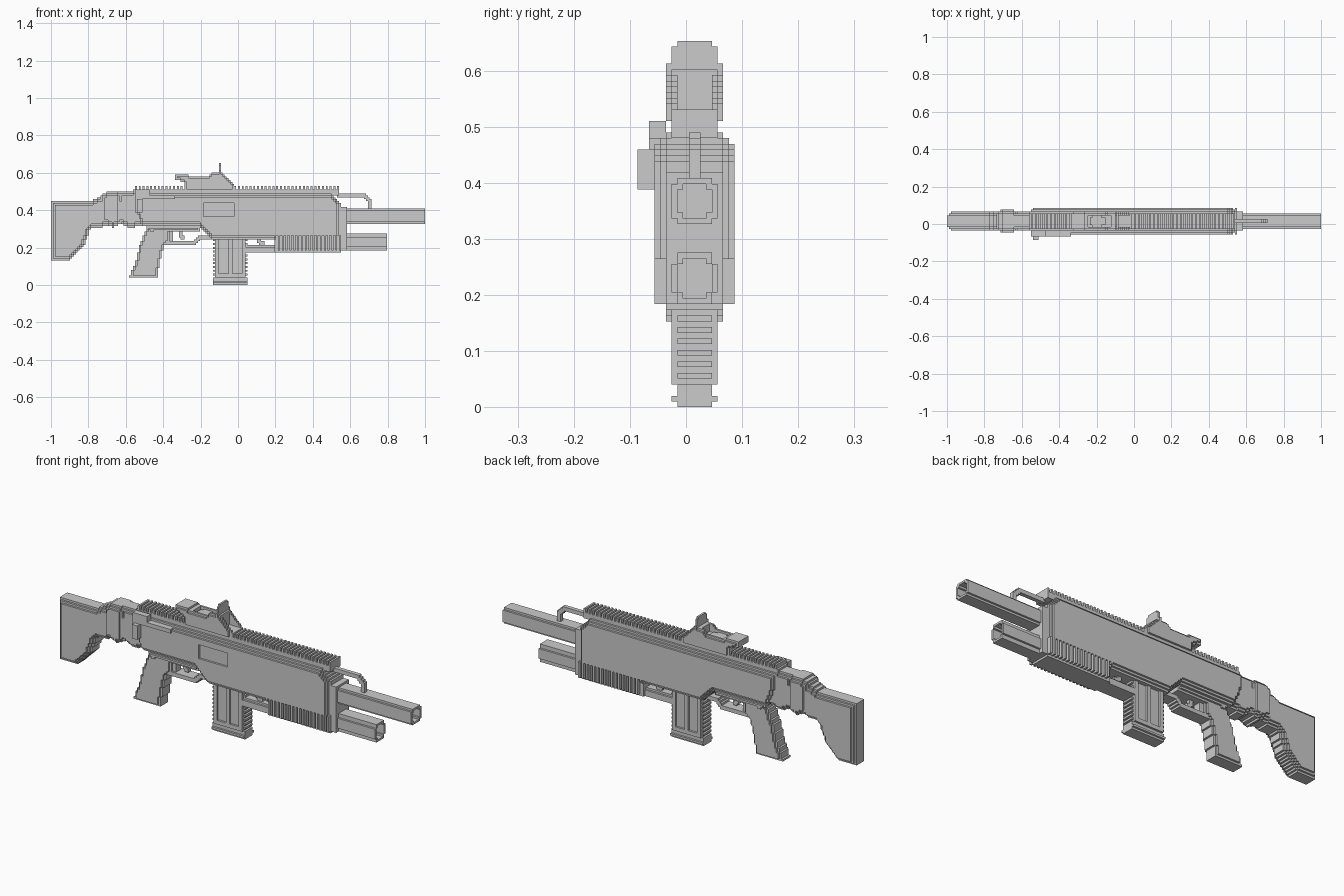
import bpy, bmesh, math

if "Cube" in bpy.data.objects:
    bpy.data.objects.remove(bpy.data.objects["Cube"])

V = 2 / 196          # size of one block
CY = 1.5 * V         # centre plane of the rifle in y


def inside(x, z, pts):
    hit = False
    for (ax, az), (bx, bz) in zip(pts, pts[1:] + pts[:1]):
        if (az > z) != (bz > z) and x < ax + (z - az) * (bx - ax) / (bz - az):
            hit = not hit
    return hit


def px(i):
    return -1 + (i + .5) * V


def profile(pts, half, step=0):
    """Side profile filled with blocks, 'half' blocks thick each way, stepped in at the edges."""
    i0, i1 = (round((f(p[0] for p in pts) + 1) / V) for f in (min, max))
    k0, k1 = (round(f(p[1] for p in pts) / V) for f in (min, max))
    flat = {(i, k) for i in range(i0 - 1, i1 + 1) for k in range(k0 - 1, k1 + 1)
            if inside(px(i), (k + .5) * V, pts)}
    cells = set()
    for j in range(half):
        if j > half - 1 - step:
            flat = {(i, k) for i, k in flat
                    if {(i - 1, k), (i + 1, k), (i, k - 1), (i, k + 1)} <= flat}
        cells |= {(i, s, k) for i, k in flat for s in (j, -1 - j)}
    return cells


def box(x0, x1, j0, j1, z0, z1):
    """Block box; y is given in blocks from the centre plane."""
    a, b = round((x0 + 1) / V), round((x1 + 1) / V)
    c, d = round(z0 / V), round(z1 / V)
    return {(i, j, k) for i in range(a, max(b, a + 1)) for j in range(j0, j1)
            for k in range(c, max(d, c + 1))}


def tube(x0, x1, zc, ry, rz):
    """Hollow stepped barrel along x."""
    a, b = round((x0 + 1) / V), round((x1 + 1) / V)
    ring = []
    for j in range(-6, 6):
        for k in range(70):
            dy, dz = j + .5, (k + .5) - zc / V
            if math.hypot(dy / ry, dz / rz) <= 1 < math.hypot(dy / (ry - 1), dz / (rz - 1)):
                ring.append((j, k))
    return {(i, j, k) for i in range(a, b) for j, k in ring}


SIDES = {(1, 0, 0): ((1, 0, 0), (1, 1, 0), (1, 1, 1), (1, 0, 1)),
         (-1, 0, 0): ((0, 0, 0), (0, 0, 1), (0, 1, 1), (0, 1, 0)),
         (0, 1, 0): ((0, 1, 0), (0, 1, 1), (1, 1, 1), (1, 1, 0)),
         (0, -1, 0): ((0, 0, 0), (1, 0, 0), (1, 0, 1), (0, 0, 1)),
         (0, 0, 1): ((0, 0, 1), (1, 0, 1), (1, 1, 1), (0, 1, 1)),
         (0, 0, -1): ((0, 0, 0), (0, 1, 0), (1, 1, 0), (1, 0, 0))}


def build(name, cells):
    """Skin the blocks and merge flat areas into single faces."""
    bm, verts = bmesh.new(), {}
    for c in cells:
        for d, quad in SIDES.items():
            if (c[0] + d[0], c[1] + d[1], c[2] + d[2]) in cells:
                continue
            face = []
            for q in quad:
                p = (c[0] + q[0], c[1] + q[1], c[2] + q[2])
                if p not in verts:
                    verts[p] = bm.verts.new((-1 + p[0] * V, CY + p[1] * V, p[2] * V))
                face.append(verts[p])
            bm.faces.new(face)
    bmesh.ops.dissolve_limit(bm, angle_limit=.02, verts=bm.verts[:], edges=bm.edges[:])
    me = bpy.data.meshes.new(name)
    bm.to_mesh(me)
    bm.free()
    bpy.context.collection.objects.link(bpy.data.objects.new(name, me))


# shoulder stock and its hinge
build("stock", profile([(-1, .13), (-.91, .13), (-.82, .215), (-.79, .3), (-.7, .315), (-.6, .33),
                        (-.6, .47), (-.74, .47), (-.8, .445), (-1, .45)], 5, 2))
build("stock_hinge", profile([(-.73, .335), (-.67, .31), (-.62, .33), (-.62, .49), (-.68, .505),
                              (-.73, .48)], 6, 2)
      | profile([(-.64, .34), (-.58, .305), (-.48, .33), (-.48, .47), (-.56, .5), (-.64, .5)], 5, 2))

# receiver with ribbed handguard, ejection port on the near side
body = profile([(-.56, .42), (-.56, .49), (.5, .49), (.55, .43), (.55, .17), (.19, .17), (.19, .24),
                (-.13, .24), (-.21, .315), (-.5, .315), (-.53, .34)], 7, 2)
for n in range(17):
    x = .2 + n * 2 * V
    for j in (-7, -6, 5, 6):
        body -= box(x, x + V, j, j + 1, .17, .27)
for n in range(17):
    x = .2 + n * 2 * V
    body |= box(x + V, x + 2 * V, -7, 7, .185, .27)
body -= box(-.185, -.02, -7, -6, .37, .44)
build("receiver", body)
build("lower_receiver", profile([(-.5, .32), (-.2, .32), (-.2, .29), (-.47, .28)], 5, 1))
build("front_block", profile([(.53, .175), (.585, .185), (.585, .415), (.53, .43)], 5, 0))

# top rail, teeth skip the sight
rail = box(-.56, .54, -4, 4, .48, .51)
for n in range(54):
    x = -.555 + n * 2 * V
    if not -.3 < x < -.03:
        rail |= box(x, x + V, -4, 4, .51, .53)
build("top_rail", rail)

# barrels and the front loop
build("upper_barrel", tube(.57, 1, 36 * V, 4.35, 4.35))
build("lower_barrel", tube(.57, .795, 22.5 * V, 4.4, 4.9))
build("front_loop", profile([(.53, .49), (.68, .49), (.71, .46), (.71, .4), (.69, .4), (.69, .45),
                             (.67, .47), (.53, .47)], 1))

# grip, trigger and guard
build("grip", profile([(-.58, .045), (-.43, .045), (-.42, .12), (-.4, .2), (-.37, .24), (-.37, .3),
                       (-.49, .3), (-.53, .2), (-.55, .12)], 4, 1))
build("trigger_guard", profile([(-.41, .21), (-.23, .21), (-.2, .24), (-.13, .24), (-.13, .27),
                                (-.21, .27), (-.24, .235), (-.41, .235)], 3))
build("trigger", box(-.32, -.3, -1, 1, .26, .3) | box(-.31, -.285, -1, 1, .245, .27)
      | box(-.37, -.35, -2, 2, .23, .3))

# magazine with ridged ends, fluted sides and foot
mag = box(-.125, .04, -4, 4, .045, .27) | box(-.135, .05, -3, 3, 0, .045)
mag |= box(-.135, .05, -4, 4, V, 2 * V)
for n in range(11):
    z = .05 + n * 2 * V
    mag |= box(-.135, .05, -3, 3, z, z + V)
for x in (-.105, -.03):
    for j in (-4, 3):
        mag -= box(x, x + .05, j, j + 1, .065, .245)
build("magazine", mag)

# under tube and latch between magazine and handguard
build("under_tube", box(.04, .21, -4, 4, .17, .2) | box(.04, .21, -3, 3, .2, .21))
build("latch", box(.1, .12, -2, 2, .22, .25) | box(.11, .14, -2, 2, .2, .23))

# charging handle on the near side
build("charging_handle", box(-.54, -.34, -8, -5, .46, .48) | box(-.55, -.47, -8, -5, .47, .51)
      | box(-.55, -.51, -8, -5, .39, .47) | box(-.54, -.51, -10, -7, .39, .46))

# reflex sight: hollow cradle, lens and upright plate
sight = profile([(-.29, .5), (-.28, .55), (-.34, .565), (-.34, .59), (-.27, .595), (-.26, .58),
                 (-.16, .58), (-.13, .605), (-.09, .605), (-.03, .55), (-.01, .5)], 5, 1)
sight -= box(-.25, -.12, -3, 3, .56, .65)
sight -= box(-.08, 0, -3, 3, .535, .65)
build("sight_body", sight)
build("sight_plate", box(-.105, -.09, -5, 5, .56, .615) | box(-.105, -.09, -4, 4, .6, .643)
      | box(-.105, -.09, -3, 3, .64, .653))
build("sight_lens", {c for c in box(-.24, -.14, -3, 3, .55, .57)
                     if math.hypot((px(c[0]) + .195) / .045, (c[1] + .5) / 3) < 1})
